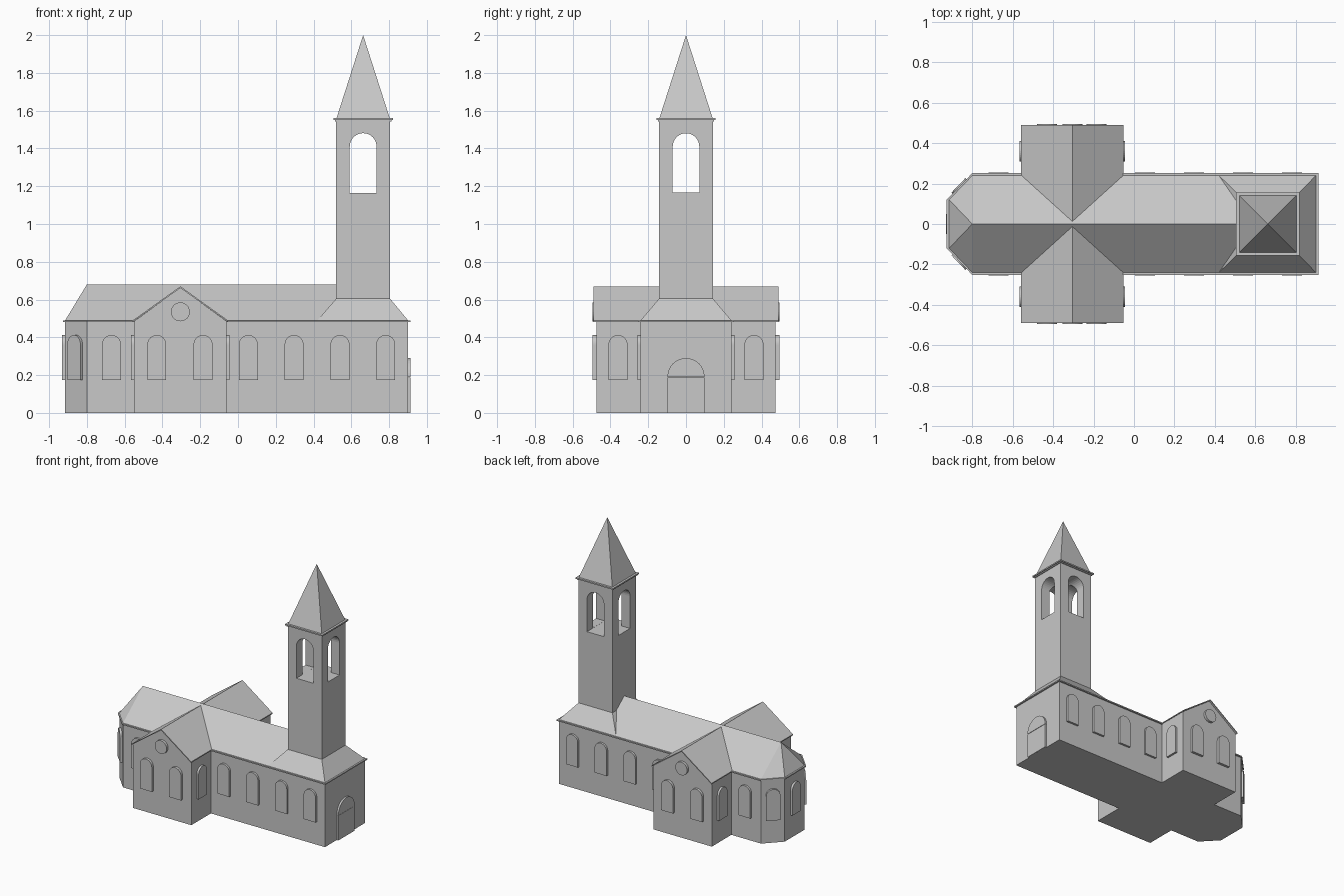
import bpy, bmesh, math
from mathutils import Vector

if "Cube" in bpy.data.objects:
    bpy.data.objects.remove(bpy.data.objects["Cube"])

stone = bpy.data.materials.new("light_grey_stone")
stone.diffuse_color = (0.58, 0.58, 0.58, 1)
stone.use_nodes = True
stone.node_tree.nodes["Principled BSDF"].inputs["Base Color"].default_value = stone.diffuse_color


def finish(name, bm):
    bmesh.ops.recalc_face_normals(bm, faces=bm.faces)
    me = bpy.data.meshes.new(name)
    bm.to_mesh(me)
    bm.free()
    me.materials.append(stone)
    ob = bpy.data.objects.new(name, me)
    bpy.context.scene.collection.objects.link(ob)
    return ob


def loft(name, low, high):
    """Closed solid between two matching outlines."""
    bm = bmesh.new()
    a = [bm.verts.new(p) for p in low]
    b = [bm.verts.new(p) for p in high]
    bm.faces.new(a)
    bm.faces.new(b)
    for i in range(len(a)):
        j = (i + 1) % len(a)
        bm.faces.new((a[i], a[j], b[j], b[i]))
    return finish(name, bm)


def hull(name, pts):
    bm = bmesh.new()
    for p in pts:
        bm.verts.new(p)
    bmesh.ops.convex_hull(bm, input=bm.verts[:])
    bmesh.ops.dissolve_limit(bm, angle_limit=0.01, verts=bm.verts[:], edges=bm.edges[:])
    return finish(name, bm)


def slab(name, outline, z0, z1):
    return loft(name, [(x, y, z0) for x, y in outline], [(x, y, z1) for x, y in outline])


def panel(name, profile, x, y, ang, d0, d1):
    """Upright (u, z) profile extruded along the horizontal direction ang."""
    n = Vector((math.cos(ang), math.sin(ang), 0))
    u = Vector((-n.y, n.x, 0))
    pts = [Vector((x, y, 0)) + u * a + Vector((0, 0, z)) for a, z in profile]
    return loft(name, [p + n * d0 for p in pts], [p + n * d1 for p in pts])


def arch(r, z0, spring, n=16):
    top = [(r * math.cos(math.pi * i / n), spring + r * math.sin(math.pi * i / n)) for i in range(n + 1)]
    return [(r, z0)] + top + [(-r, z0)]


def rect(x0, x1, y0, y1):
    return [(x0, y0), (x1, y0), (x1, y1), (x0, y1)]


def nave_outline(o):
    w = 0.24 + o
    return [(-0.915 - o, -0.12), (-0.80, -w), (0.90 + o, -w), (0.90 + o, w), (-0.80, w), (-0.915 - o, 0.12)]


F, B, R, L = -math.pi / 2, math.pi / 2, 0, math.pi
TX, CX = -0.305, 0.6625   # transept and tower centres along x

# nave with apse, eaves and hipped roof
slab("nave_walls", nave_outline(0), 0, 0.485)
slab("nave_eaves", nave_outline(0.012), 0.481, 0.49)
hull("nave_roof", [(x, y, 0.49) for x, y in nave_outline(0)] + [(-0.80, 0, 0.68), (CX, 0, 0.68)])

# transept with gables and overhanging roof
gable = [(-0.245, 0), (0.245, 0), (0.245, 0.485), (0, 0.662), (-0.245, 0.485)]
panel("transept_walls", gable, TX, 0, B, -0.475, 0.475)
chevron = [(-0.253, 0.481), (-0.253, 0.489), (0, 0.67), (0.253, 0.489), (0.253, 0.481), (0, 0.661)]
panel("transept_roof", chevron, TX, 0, B, -0.489, 0.489)

# arched windows
window = arch(0.05, 0.175, 0.362)


def add_window(x, y, ang):
    panel("window", window, x, y, ang, -0.01, 0.016)


for s, side in ((-1, F), (1, B)):
    for x in (-0.67, 0.055, 0.297, 0.54, 0.782):
        add_window(x, s * 0.24, side)
    for x in (-0.43, -0.185):
        add_window(x, s * 0.478, side)
    add_window(TX - 0.245, s * 0.36, L)
    add_window(TX + 0.245, s * 0.36, R)
    add_window(-0.8575, s * 0.18, math.atan2(s * 0.115, -0.12))
    # round gable window
    disc = [(0.05 * math.cos(t * math.pi / 12), 0.535 + 0.05 * math.sin(t * math.pi / 12)) for t in range(24)]
    panel("round_window", disc, TX, s * 0.478, side, -0.01, 0.016)
add_window(-0.915, 0, L)

# door: arched head and two leaves
panel("door_head", arch(0.098, 0.19, 0.192), 0.90, 0, R, -0.01, 0.014)
for s in (-1, 1):
    leaf = [(s * 0.001, 0), (s * 0.098, 0), (s * 0.098, 0.188), (s * 0.001, 0.188)]
    panel("door_leaf", leaf, 0.90, 0, R, -0.01, 0.013)

# sloped skirt at the tower foot
h = 0.1425
loft("tower_skirt", [(x, y, 0.49) for x, y in rect(0.42, 0.90, -0.24, 0.24)],
     [(x, y, 0.605) for x, y in rect(CX - h, CX + h, -h, h)])

# bell tower with crossing arched openings
tower = slab("bell_tower", rect(CX - h, CX + h, -h, h), 0.45, 1.55)
for r, z0, ang in ((0.071, 1.165, B), (0.0705, 1.1655, R)):
    cutter = panel("opening_cutter", arch(r, z0, 1.41), CX, 0, ang, -0.3, 0.3)
    cutter.hide_render = True
    mod = tower.modifiers.new("opening", "BOOLEAN")
    mod.operation, mod.solver, mod.object = "DIFFERENCE", "EXACT", cutter
    bpy.context.view_layer.objects.active = tower
    bpy.ops.object.modifier_apply(modifier=mod.name)
    bpy.data.objects.remove(cutter)

# cornice and spire
for k, z0, z1 in ((0.149, 1.542, 1.55), (0.157, 1.55, 1.56)):
    slab("tower_cornice", rect(CX - k, CX + k, -k, k), z0, z1)
hull("spire", [(x, y, 1.56) for x, y in rect(CX - 0.141, CX + 0.141, -0.141, 0.141)] + [(CX, 0, 2.0)])
